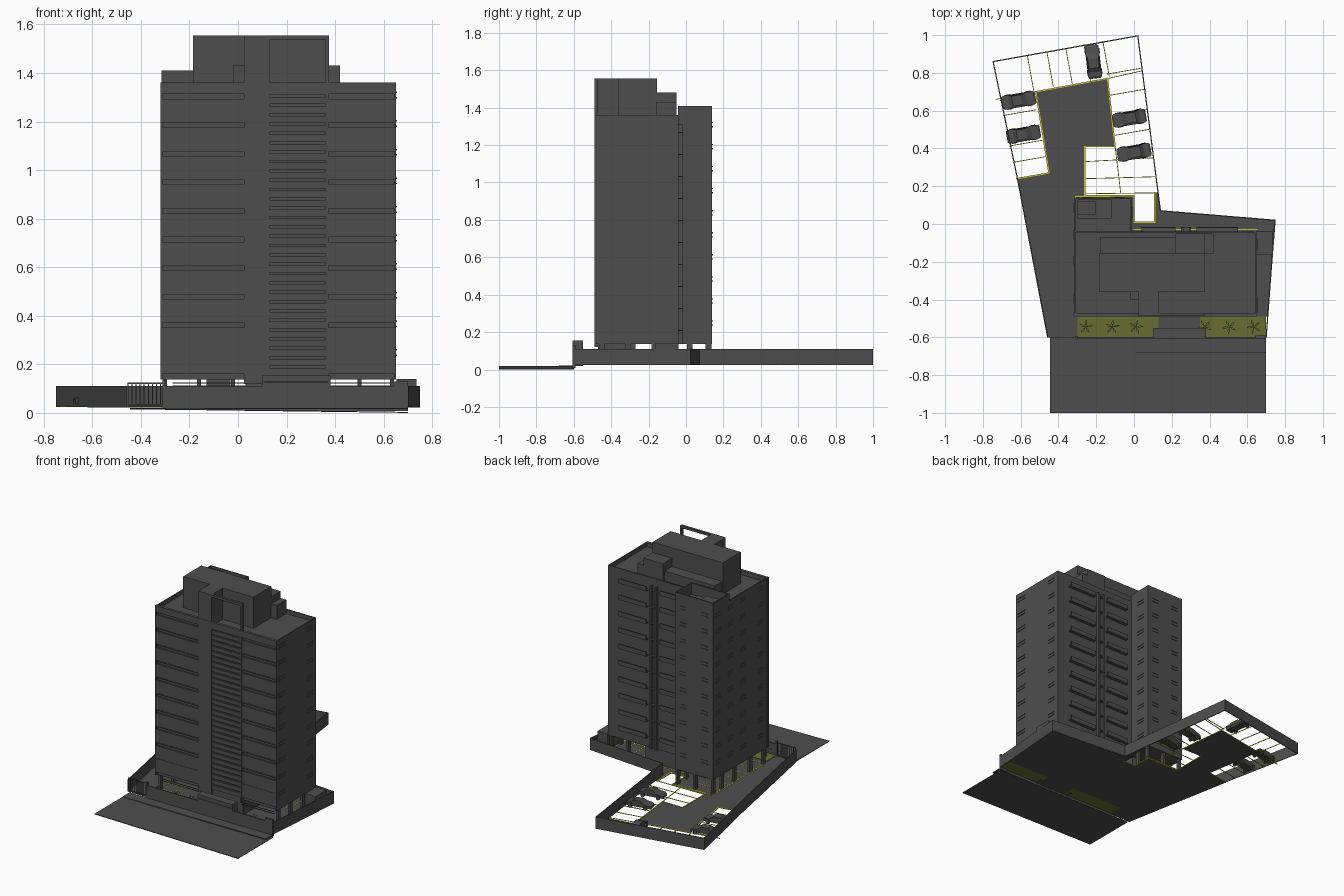
import bpy, bmesh, math
from mathutils import Vector, Matrix


def material(name, rgb):
    m = bpy.data.materials.new(name)
    m.diffuse_color = (*rgb, 1)
    return m


GREY = material("concrete_grey", (0.076, 0.076, 0.076))
YELLOW = material("line_yellow", (0.6, 0.6, 0.02))
GREEN = material("grass_green", (0.135, 0.155, 0.034))


def finish(name, bm, mat=GREY):
    bmesh.ops.recalc_face_normals(bm, faces=bm.faces[:])
    me = bpy.data.meshes.new(name)
    bm.to_mesh(me)
    bm.free()
    me.materials.append(mat)
    ob = bpy.data.objects.new(name, me)
    bpy.context.collection.objects.link(ob)
    return ob


def add_box(bm, x0, x1, y0, y1, z0, z1):
    m = Matrix.Translation(((x0 + x1) / 2, (y0 + y1) / 2, (z0 + z1) / 2))
    bmesh.ops.create_cube(bm, size=1, matrix=m @ Matrix.Diagonal((x1 - x0, y1 - y0, z1 - z0, 1)))


def boxes(name, items, mat=GREY):
    bm = bmesh.new()
    for b in items:
        add_box(bm, *b)
    return finish(name, bm, mat)


def add_prism(bm, pts, z0, z1):
    f = bm.faces.new([bm.verts.new((x, y, z0)) for x, y in pts])
    r = bmesh.ops.extrude_face_region(bm, geom=[f])
    for v in r["geom"]:
        if isinstance(v, bmesh.types.BMVert):
            v.co.z = z1


def add_strip(bm, p, q, w, z0, z1):
    p, q = Vector(p), Vector(q)
    d = (q - p).normalized() * w / 2
    n = Vector((-d.y, d.x))
    add_prism(bm, [p - d - n, q + d - n, q + d + n, p - d + n], z0, z1)


def strips(name, lines, w, z0, z1, mat=GREY):
    bm = bmesh.new()
    for p, q in lines:
        add_strip(bm, p, q, w, z0, z1)
    return finish(name, bm, mat)


def chain(pts, closed=False):
    return list(zip(pts, pts[1:] + (pts[:1] if closed else [])))[:None if closed else len(pts) - 1]


# ---- site: road, floor with open parking bays, boundary wall
bm = bmesh.new()
add_prism(bm, [(-.445, -1), (.70, -1), (.70, -.6), (-.445, -.6)], 0, .004)
for v in bm.verts:
    v.co.z += .015 * (.70 - v.co.x) / 1.145
finish("road", bm)
boxes("sidewalk", [(-.445, .70, -.68, -.6, .016, .021)])

bay_edge = [(.11, .165), (.11, .01), (0, .01), (0, .15), (-.26, .15), (-.26, .41), (-.10, .41),
            (-.14, .77), (-.52, .70), (-.45, .27), (-.62, .24)]
bm = bmesh.new()
add_prism(bm, [(-.46, -.6), (-.30, -.6), (-.30, -.49), (.13, -.49), (.13, -.6), (.35, -.6), (.35, -.49),
               (.71, -.49), (.75, .02), (.14, .07), (.13, .17)] + bay_edge, .023, .027)
finish("lot_floor", bm)
strips("boundary_wall", chain([(.70, -.597), (.746, .02), (.14, .07), (.127, .17), (.02, .996), (-.746, .86),
                               (-.617, .24), (-.457, -.597)]), .006, .025, .11)
boxes("front_wall", [(-.30, .11, -.606, -.598, .012, .11), (.35, .70, -.606, -.598, .008, .11),
                     (.64, .70, -.606, -.59, .008, .13)])
boxes("side_kiosk", [(.652, .735, -.165, -.04, .025, .14)])

# ---- gate with bars
boxes("gate", [(-.455, -.30, -.602, -.598, z, z + .005) for z in (.03, .12)] +
      [(-.455 + i * .0167, -.451 + i * .0167, -.602, -.598, .025, .125) for i in range(10)] +
      [(-.31, -.298, -.606, -.594, .02, .135)])

# ---- entrance portal and canopy
boxes("entrance_portal", [(.10, .38, -.606, -.597, .008, .125), (.10, .38, -.606, -.55, .128, .155),
                          (.10, .11, -.606, -.55, .02, .13), (.37, .38, -.606, -.55, .02, .13)])

# ---- planters with five-leaved plants
boxes("planter_lawn", [(-.30, .13, -.597, -.49, .026, .03), (.35, .70, -.597, -.49, .026, .03)], GREEN)
bm = bmesh.new()
for cx in (-.255, -.115, .01, .375, .505, .635):
    for k in range(5):
        a = k * math.tau / 5 + cx * 9
        d, n = Vector((math.cos(a), math.sin(a), 0)), Vector((-math.sin(a), math.cos(a), 0))
        c = Vector((cx, -.545, .075))
        bm.faces.new([bm.verts.new(p) for p in (c, c + d * .022 + n * .006 + Vector((0, 0, .012)),
                                                c + d * .04, c + d * .022 - n * .006 + Vector((0, 0, .012)))])
    add_box(bm, cx - .003, cx + .003, -.548, -.542, .03, .076)
finish("planter_plants", bm, GREEN)

# ---- yellow parking lines
strips("bay_border", chain(bay_edge), .007, .024, .029, YELLOW)


def dividers(p, q, ts, d, length):
    p, q, d = Vector(p), Vector(q), Vector(d)
    return [(p.lerp(q, t), p.lerp(q, t) + d * length) for t in ts]


lines = dividers((-.75, .86), (.02, 1), (.24, .375, .505, .63, .76), (.18, -.98), .19)
lines += dividers((.02, 1), (.13, .17), (.21, .345, .475, .60, .725), (-.98, -.17), .19)
lines += dividers((-.75, .86), (-.62, .24), (.33, .46, .59, .72, .86), (.98, .17), .175)
lines += [((-.26, .33), (.10, .35)), ((-.26, .24), (.11, .25)), ((-.26, .16), (.12, .165)),
          ((-.10, .41), (-.07, .16)), ((-.52, .70), (-.73, .66)), ((-.14, .77), (.04, .81))]
strips("bay_dividers", lines, .004, .024, .028, YELLOW)
under = [((x, -.04), (x, -.22)) for x in (.40, .48, .56, .64)] + [((.40, -.22), (.64, -.22))]
under += [((-.31, y), (-.13, y)) for y in (-.45, -.35, -.25, -.15, -.05, .05, .145)]
under += [((-.31, -.45), (-.31, .145)), ((0, -.03), (.65, -.03))]
strips("covered_bay_lines", under, .005, .0275, .029, YELLOW)


# ---- parked cars
def car(i, x, y, deg):
    prof = [(-.09, .012), (-.09, .03), (-.08, .037), (-.055, .039), (-.035, .055), (.015, .056),
            (.042, .039), (.078, .034), (.09, .026), (.09, .012)]
    bm = bmesh.new()
    f = bm.faces.new([bm.verts.new((px, -.037, pz)) for px, pz in prof])
    r = bmesh.ops.extrude_face_region(bm, geom=[f])
    bmesh.ops.translate(bm, vec=(0, .074, 0), verts=[v for v in r["geom"] if isinstance(v, bmesh.types.BMVert)])
    for v in bm.verts:      # taper cabin and both ends
        v.co.y *= .74 if v.co.z > .05 else (.8 if abs(v.co.x) > .085 else 1)
    for wx in (-.055, .055):
        for wy in (-.034, .034):
            m = Matrix.Translation((wx, wy, .014)) @ Matrix.Rotation(math.pi / 2, 4, 'X')
            bmesh.ops.create_cone(bm, cap_ends=True, segments=14, radius1=.014, radius2=.014, depth=.012, matrix=m)
    ob = finish("car_%d" % i, bm)
    ob.location = (x, y, .026)
    ob.rotation_euler.z = math.radians(deg)


for i, c in enumerate([(-.215, .86, 97), (-.61, .655, 10), (-.585, .475, 10), (-.025, .56, 190), (0, .38, 190)]):
    car(i + 1, *c)

# ---- open ground floor: cores, columns, railings
boxes("ground_cores", [(.03, .37, -.47, -.27, .025, .14), (.05, .36, -.18, -.05, .025, .14),
                       (-.13, -.03, -.18, -.05, .025, .14)])
boxes("ground_columns", [(x - .008, x + .008, y - .015, y + .015, .025, .14)
                         for x, ys in ((-.30, (-.45, -.3, -.12, .02, .12)), (-.02, (.02, .12)), (-.16, (.12,)),
                                       (.635, (-.45, -.31, -.17, -.06)), (.5, (-.06,))) for y in ys])
boxes("ground_railings", [(x0, x1, -.488, -.484, z, z + .004) for x0, x1 in ((-.27, .03), (.37, .63))
                          for z in (.108, .121)])

# ---- tower body and parapets
outline = [(-.315, -.475), (.65, -.475), (.65, -.04), (-.01, -.04), (-.01, .14), (-.315, .14)]
bm = bmesh.new()
add_prism(bm, outline, .137, 1.33)
finish("tower_body", bm)
strips("roof_parapet", chain([(-.01, -.044), (.646, -.044), (.646, -.484), (-.311, -.484), (-.311, -.04)]),
       .008, 1.325, 1.36)
strips("rear_wing_parapet", chain([(-.311, -.04), (-.311, .136), (-.014, .136), (-.014, -.04)], True),
       .008, 1.325, 1.41)

# ---- front facade: fins, floor bands, louvres
floors = [.235 + i * .1178 for i in range(10)]
boxes("facade_fins", [(-.32, -.311, -.49, -.47, .137, 1.36), (.642, .65, -.49, -.47, .137, 1.36),
                      (.025, .13, -.49, -.47, .12, 1.36), (.36, .372, -.49, -.47, .12, 1.36),
                      (.13, .36, -.49, -.47, 1.31, 1.36), (-.32, .65, -.49, -.47, 1.318, 1.36)])
boxes("facade_spandrels", [(x0, x1, -.487, -.47, z + .024, z + .1158) for x0, x1 in ((-.311, .025), (.372, .642))
                           for z in [.235 - .1178 + .02] + floors[:-1]])
boxes("facade_ledges", [(x0, x1, -.49, -.47, z + .018, z + .025) for x0, x1 in ((-.311, .025), (.372, .642))
                        for z in floors])
boxes("facade_louvres", [(.13, .36, -.484, -.47, .155 + i * .0385, .155 + i * .0385 + .029) for i in range(30)])

# ---- rear balconies, stair pier
bal = []
for z in floors:
    for x0, x1 in ((.33, .55), (.04, .22)):
        bal += [(x0, x1, -.045, -.015, z - .03, z - .024), (x0, x1, -.02, -.015, z - .03, z + .003)]
boxes("rear_balconies", bal)
boxes("rear_pier", [(.25, .262, -.045, -.018, .137, 1.31), (.29, .302, -.045, -.018, .137, 1.31)] +
      [(.25, .302, -.045, -.016, z - .02, z - .012) for z in floors])

# ---- window ledges on the sides and rear wing
win = []
for z in floors:
    for dz in (0, .022):
        a, b = z + dz, z + dz + .006
        win += [(.648, .654, -.47, -.39, a, b), (.648, .654, -.14, -.08, a, b)]
        win += [(-.32, -.312, y, y + .05, a, b) for y in (-.42, -.22, -.08, .06)]
        win += [(x, x + .05, .138, .144, a, b) for x in (-.27, -.10)]
        win += [(-.012, -.006, .03, .09, a, b)]
boxes("window_ledges", win)

# ---- roof structures
boxes("roof_plant_room", [(-.185, .375, -.36, -.155, 1.33, 1.555), (.025, .13, -.488, -.355, 1.33, 1.555)])
boxes("roof_annexes", [(.22, .375, -.157, -.05, 1.33, 1.48), (.37, .42, -.157, -.05, 1.33, 1.43),
                       (-.18, .22, -.157, -.07, 1.33, 1.42), (-.02, .03, -.40, -.355, 1.33, 1.43)])
boxes("roof_frame", [(.36, .375, -.488, -.47, 1.33, 1.555), (.12, .375, -.488, -.47, 1.538, 1.555)])
boxes("rear_wing_tank", [(-.30, -.12, .03, .13, 1.325, 1.375), (-.30, -.20, .05, .12, 1.37, 1.40)])
